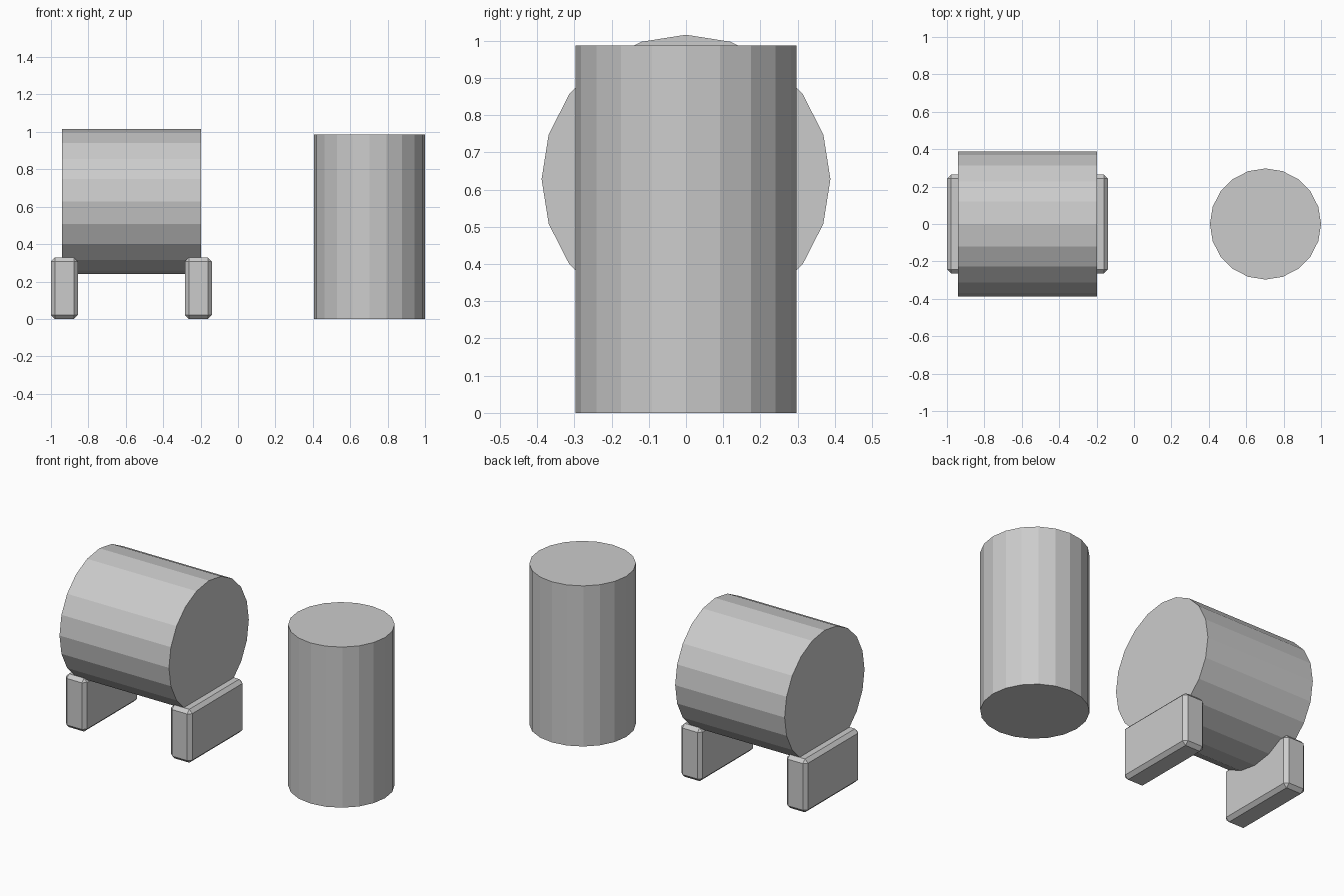
import bpy
from math import radians

if "Cube" in bpy.data.objects:
    bpy.data.objects.remove(bpy.data.objects["Cube"])


def barrel(name, radius, length, location, rotation=(0, 0, 0)):
    bpy.ops.mesh.primitive_cylinder_add(vertices=20, radius=radius, depth=length,
                                        location=location, rotation=rotation)
    bpy.context.object.name = name


def support(name, x):
    bpy.ops.mesh.primitive_cube_add(size=1, location=(x, 0, 0.164))
    ob = bpy.context.object
    ob.name = name
    ob.scale = (0.144, 0.528, 0.328)
    bpy.ops.object.transform_apply(location=False, rotation=False, scale=True)
    # single-segment chamfer on every edge
    bevel = ob.modifiers.new("chamfer", 'BEVEL')
    bevel.width = 0.021
    bevel.segments = 1


# upright barrel
barrel("upright_barrel", 0.297, 0.987, (0.703, 0, 0.4935))

# barrel lying along x
barrel("lying_barrel", 0.388, 0.744, (-0.57, 0, 0.628), (0, radians(90), 0))

# two chamfered blocks carrying the lying barrel
for name, x in (("left_support", -0.928), ("right_support", -0.212)):
    support(name, x)
